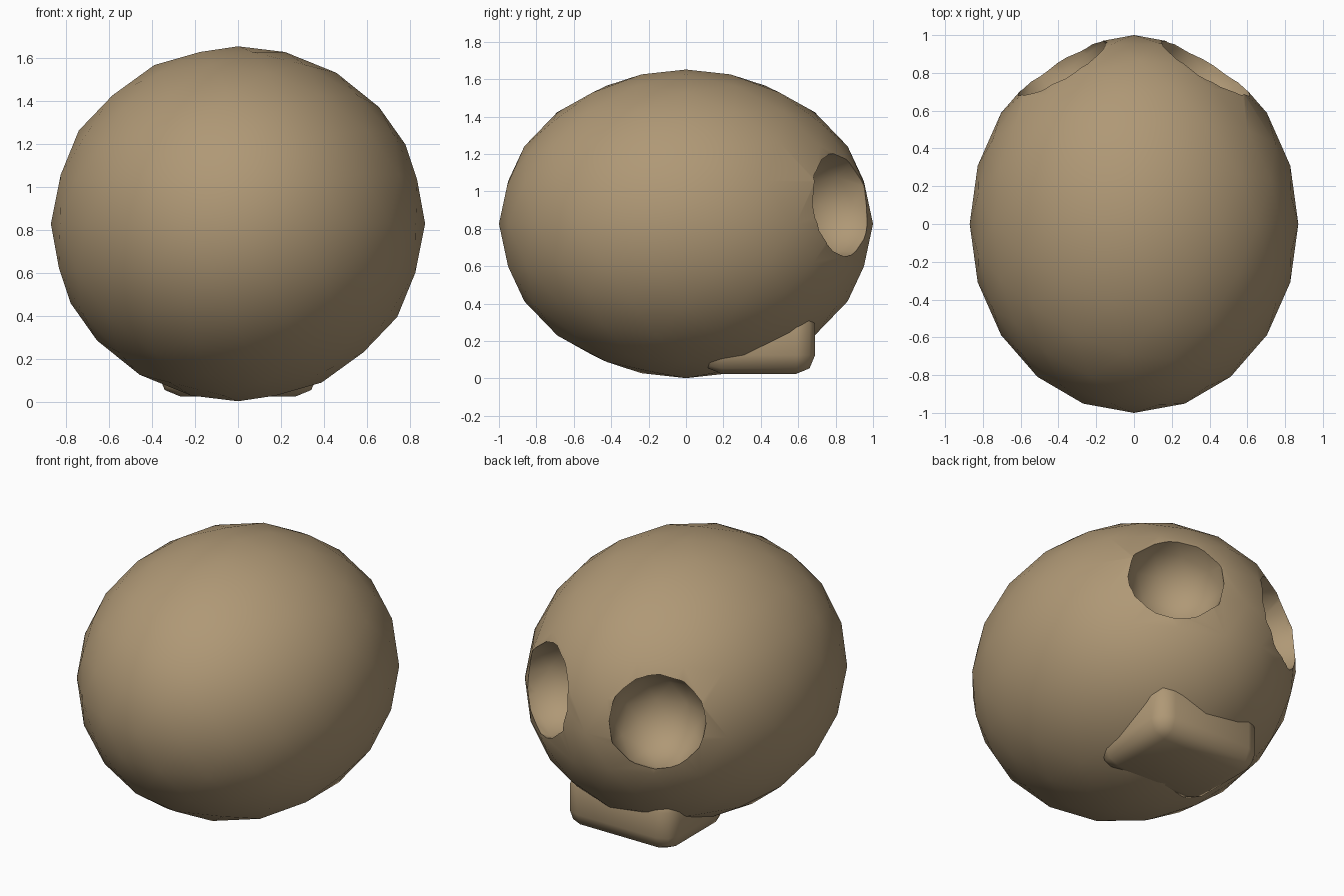
import bpy
import math

if "Cube" in bpy.data.objects:
    bpy.data.objects.remove(bpy.data.objects["Cube"], do_unlink=True)

bone = bpy.data.materials.new("bone tan")
bone.use_nodes = True
color = (0.43, 0.315, 0.18, 1)
bone.diffuse_color = color
bone.node_tree.nodes["Principled BSDF"].inputs["Base Color"].default_value = color


def finish(obj, name):
    """Name the part, bake its scale and give it the bone colour."""
    obj.name = name
    bpy.ops.object.transform_apply(location=False, rotation=False, scale=True)
    obj.data.materials.append(bone)
    return obj


def ball(name, location, radii, subdivisions):
    bpy.ops.mesh.primitive_ico_sphere_add(subdivisions=subdivisions, radius=1, location=location)
    obj = bpy.context.object
    obj.scale = radii
    return finish(obj, name)


def activate(obj):
    bpy.ops.object.select_all(action="DESELECT")
    obj.select_set(True)
    bpy.context.view_layer.objects.active = obj


def smooth(obj, degrees):
    activate(obj)
    bpy.ops.object.shade_smooth_by_angle(angle=math.radians(degrees))


# Egg-shaped cranium
cranium = ball("cranium", (0, 0, 0.827), (0.87, 1.0, 0.825), 3)

# Round eye sockets carved into the far end
for side in (-1, 1):
    cutter = ball("socket_cutter", (side * 0.37, 0.81, 0.925), (0.288,) * 3, 2)
    activate(cranium)
    cut = cranium.modifiers.new("socket", "BOOLEAN")
    cut.operation = "DIFFERENCE"
    cut.solver = "EXACT"
    cut.object = cutter
    bpy.ops.object.modifier_apply(modifier=cut.name)
    bpy.data.objects.remove(cutter, do_unlink=True)
smooth(cranium, 46)

# Rounded jaw block tucked under the eyes
bpy.ops.mesh.primitive_cube_add(size=1, location=(0, 0.39, 0.205))
jaw = bpy.context.object
jaw.scale = (0.74, 0.6, 0.36)
finish(jaw, "jaw")
bevel = jaw.modifiers.new("rounding", "BEVEL")
bevel.width = 0.1
bevel.segments = 2
bpy.ops.object.modifier_apply(modifier=bevel.name)
smooth(jaw, 60)
